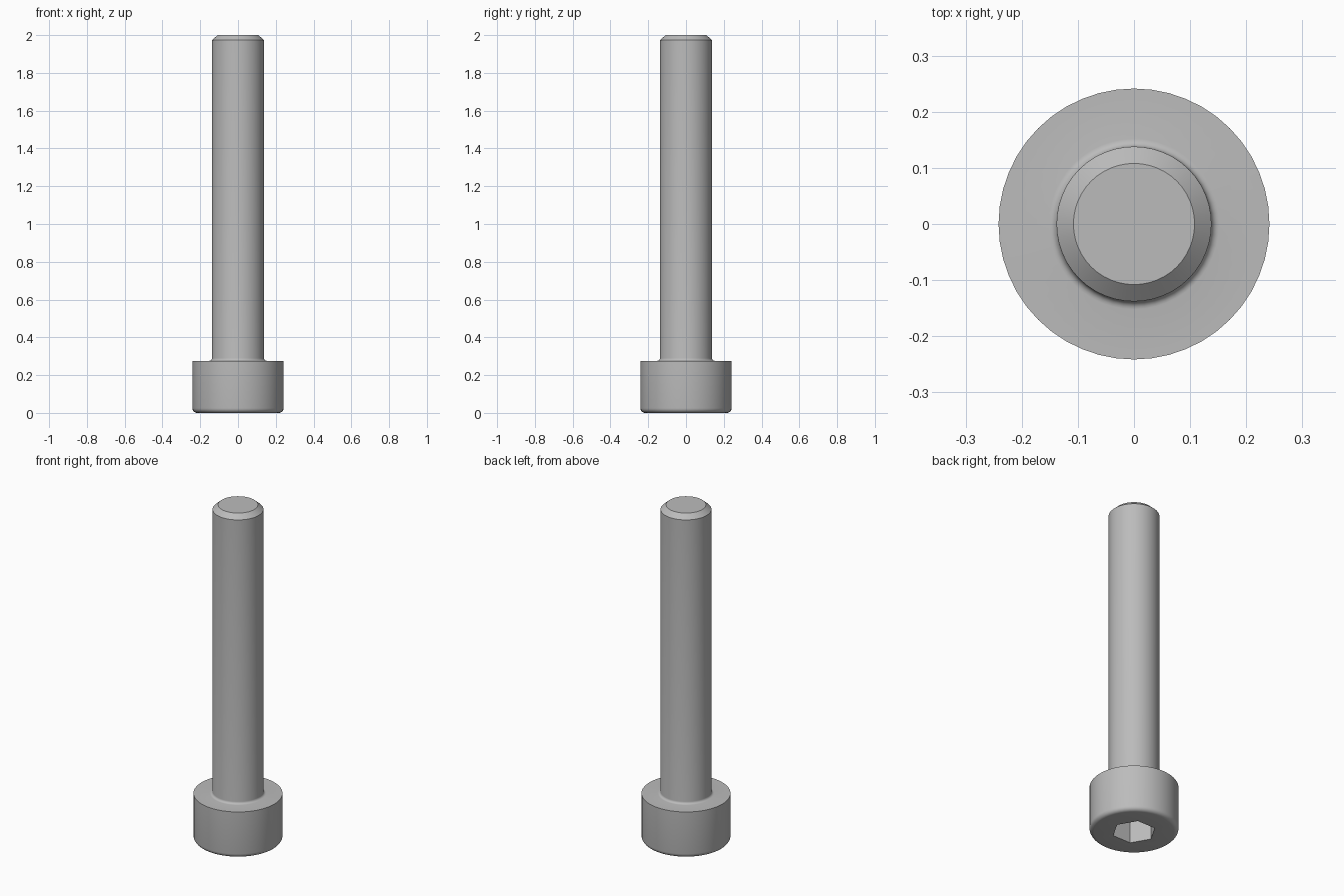
import bpy, bmesh, math

if "Cube" in bpy.data.objects:
    bpy.data.objects.remove(bpy.data.objects["Cube"])

SIDES = 48            # multiple of six, so socket corners line up with the rim
HEAD_R, HEAD_H = 0.2414, 0.2759
SHANK_R, TIP_R = 0.138, 0.108
EDGE, FILLET = 0.025, 0.014
SOCKET_R, SOCKET_D = 0.1195, 0.138


def arc(cx, cz, r, a0, a1, steps):
    """Profile points (radius, height) along an arc, angles in degrees."""
    angles = [math.radians(a0 + (a1 - a0) * i / steps) for i in range(steps + 1)]
    return [(cx + r * math.cos(a), cz + r * math.sin(a)) for a in angles]


def ring(bm, r, z, n):
    return [bm.verts.new((r * math.cos(math.tau * i / n),
                          r * math.sin(math.tau * i / n), z)) for i in range(n)]


def bridge(bm, low, high):
    n = len(low)
    for i in range(n):
        j = (i + 1) % n
        bm.faces.new((low[i], low[j], high[j], high[i]))


# Profile: rounded head edge, head side, fillet under the head, shank, chamfered tip
profile = arc(HEAD_R - EDGE, EDGE, EDGE, -90, 0, 5)
profile += [(HEAD_R, HEAD_H)]
profile += arc(SHANK_R + FILLET, HEAD_H + FILLET, FILLET, 270, 180, 5)
profile += [(SHANK_R, 2 - 0.027), (TIP_R, 2)]

bm = bmesh.new()
rings = [ring(bm, r, z, SIDES) for r, z in profile]
for low, high in zip(rings, rings[1:]):
    bridge(bm, low, high)
bm.faces.new(rings[-1])

# Head underside around the hexagonal socket
mouth = ring(bm, SOCKET_R, 0, 6)
step = SIDES // 6
for k in range(6):
    rim = [rings[0][(k * step + i) % SIDES] for i in range(step + 1)]
    bm.faces.new([mouth[k], mouth[(k + 1) % 6]] + rim[::-1])

# Socket walls and floor
floor = ring(bm, SOCKET_R, SOCKET_D, 6)
bridge(bm, mouth, floor)
bm.faces.new(floor)
bmesh.ops.recalc_face_normals(bm, faces=bm.faces[:])

mesh = bpy.data.meshes.new("socket_head_screw")
bm.to_mesh(mesh)
bm.free()

steel = bpy.data.materials.new("steel grey")
steel.diffuse_color = (0.5, 0.5, 0.5, 1)
steel.use_nodes = True
steel.node_tree.nodes["Principled BSDF"].inputs["Base Color"].default_value = steel.diffuse_color
mesh.materials.append(steel)

screw = bpy.data.objects.new("socket_head_screw", mesh)
bpy.context.collection.objects.link(screw)
bpy.context.view_layer.objects.active = screw
screw.select_set(True)
bpy.ops.object.shade_smooth_by_angle(angle=math.radians(30))
